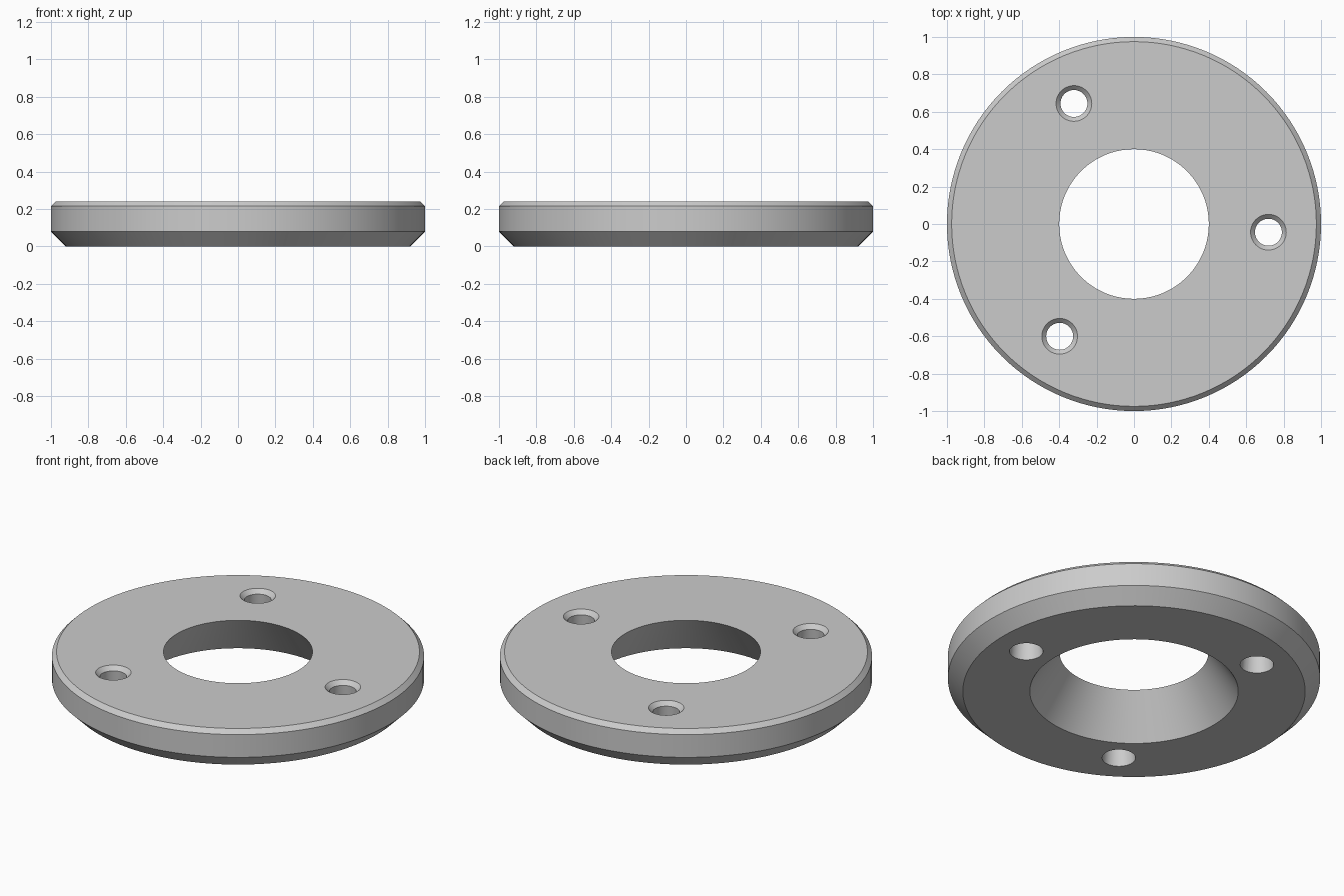
import bpy
import bmesh
from math import cos, sin, radians, tau
from mathutils import Matrix, Vector

cube = bpy.data.objects.get("Cube")
if cube:
    bpy.data.objects.remove(cube, do_unlink=True)

# Single plain grey material
grey = bpy.data.materials.new("light_grey")
grey.use_nodes = True
colour = (0.6, 0.6, 0.6, 1)
grey.diffuse_color = colour
grey.node_tree.nodes["Principled BSDF"].inputs["Base Color"].default_value = colour


def lathe(bm, profile, steps, closed, centre=(0, 0)):
    """Spin an (r, z) profile about a vertical axis through centre."""
    verts = [bm.verts.new((r, 0, z)) for r, z in profile]
    edges = [bm.edges.new(pair) for pair in zip(verts, verts[1:])]
    if closed:
        edges.append(bm.edges.new((verts[-1], verts[0])))
    result = bmesh.ops.spin(bm, geom=verts + edges, cent=(0, 0, 0), axis=(0, 0, 1),
                            angle=tau, steps=steps, use_merge=True)
    made = {v for v in verts if v.is_valid}
    stack = list(made)
    while stack:
        for edge in stack.pop().link_edges:
            for v in edge.verts:
                if v not in made:
                    made.add(v)
                    stack.append(v)
    bmesh.ops.translate(bm, verts=list(made), vec=(*centre, 0))


def make_object(bm, name):
    bmesh.ops.remove_doubles(bm, verts=bm.verts, dist=0.0001)
    bmesh.ops.holes_fill(bm, edges=[e for e in bm.edges if e.is_boundary], sides=0)
    bmesh.ops.recalc_face_normals(bm, faces=bm.faces)
    mesh = bpy.data.meshes.new(name)
    bm.to_mesh(mesh)
    bm.free()
    mesh.materials.append(grey)
    obj = bpy.data.objects.new(name, mesh)
    bpy.context.collection.objects.link(obj)
    return obj


# Ring with chamfered rims and a centre bore that flares towards the bottom
ring = bmesh.new()
lathe(ring, [(0.40, 0.24), (0.975, 0.24), (1, 0.215), (1, 0.08), (0.92, 0), (0.56, 0)],
      128, True)
flange = make_object(ring, "flange_ring")

# Three tapered screw holes, countersunk at the top
holes = bmesh.new()
for i in range(3):
    angle = radians(-3.5 + 120 * i)
    lathe(holes, [(0.115, 0.26), (0.072, 0.216), (0.0917, -0.02)],
          48, False, (0.72 * cos(angle), 0.72 * sin(angle)))
cutter = make_object(holes, "screw_hole_cutter")
cutter.hide_render = True

cut = flange.modifiers.new("screw_holes", "BOOLEAN")
cut.operation = "DIFFERENCE"
cut.solver = "EXACT"
cut.object = cutter

bpy.ops.object.select_all(action="DESELECT")
bpy.context.view_layer.objects.active = flange
flange.select_set(True)
bpy.ops.object.modifier_apply(modifier=cut.name)
bpy.data.objects.remove(cutter, do_unlink=True)

# Smooth round walls with crisp rims
bpy.ops.object.shade_smooth_by_angle(angle=radians(25))
